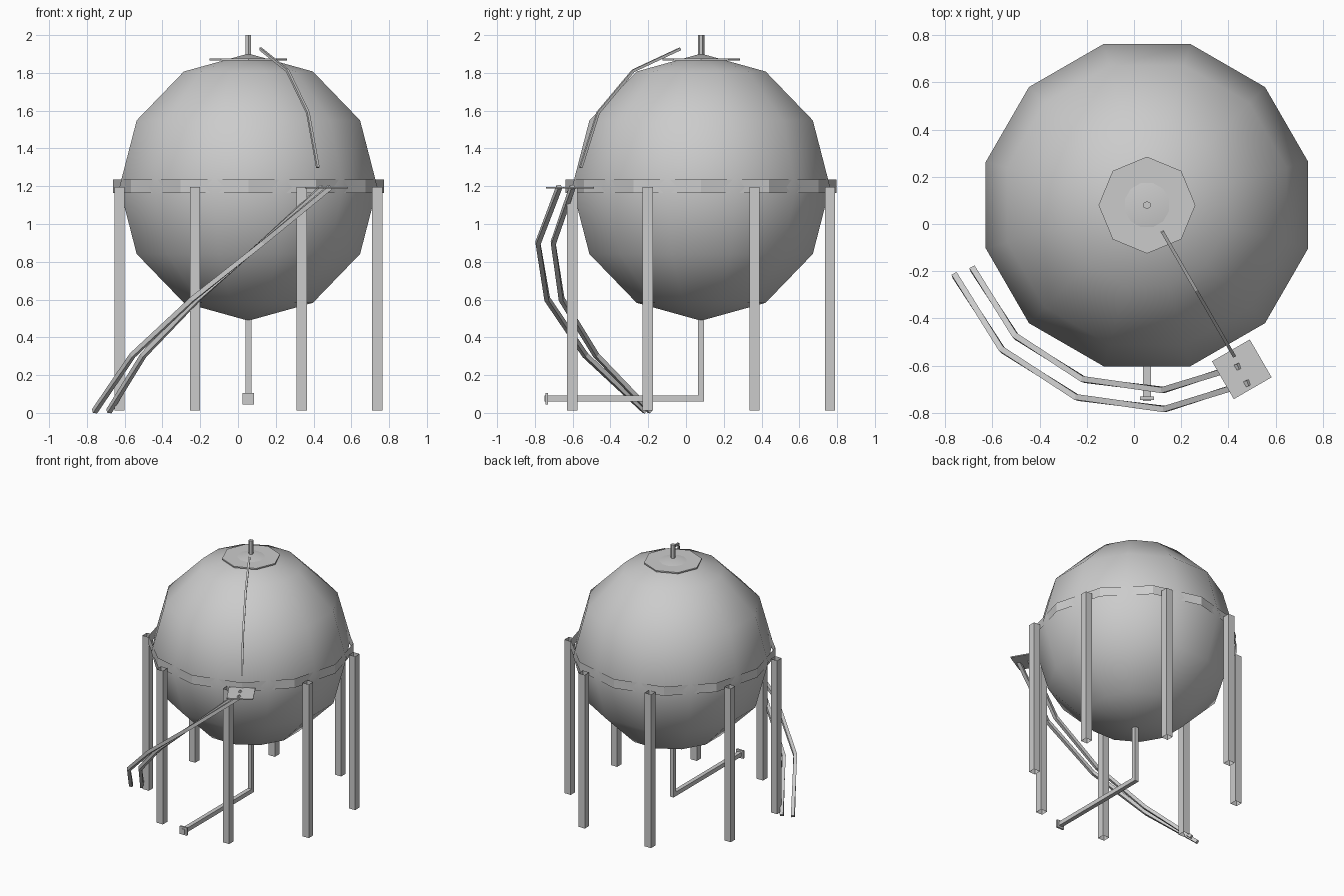
import bpy, bmesh
from math import sin, cos, radians, pi
from mathutils import Vector, Matrix

if "Cube" in bpy.data.objects:
    bpy.data.objects.remove(bpy.data.objects["Cube"])

CX, CY, CZ, R = 0.055, 0.08, 1.195, 0.707   # tank centre and radius


def finish(bm, name, smooth=False):
    for f in bm.faces:
        f.smooth = smooth
    me = bpy.data.meshes.new(name)
    bm.to_mesh(me)
    bm.free()
    ob = bpy.data.objects.new(name, me)
    bpy.context.collection.objects.link(ob)
    return ob


def polar(r, deg, z):
    a = radians(deg)
    return Vector((CX + r * cos(a), CY + r * sin(a), z))


def prism(name, x, y, z0, z1, r, n, turn=0, caps=True):
    bm = bmesh.new()
    m = Matrix.Translation((x, y, (z0 + z1) / 2)) @ Matrix.Rotation(radians(turn), 4, 'Z')
    bmesh.ops.create_cone(bm, cap_ends=caps, segments=n, radius1=r, radius2=r,
                          depth=z1 - z0, matrix=m)
    return finish(bm, name)


def box(name, centre, size, turn=0):
    bm = bmesh.new()
    m = (Matrix.Translation(centre) @ Matrix.Rotation(radians(turn), 4, 'Z')
         @ Matrix.Diagonal((*size, 1)))
    bmesh.ops.create_cube(bm, size=1, matrix=m)
    return finish(bm, name)


def sweep(name, pts, w, side_at):
    """Square bar of width w along pts; side_at(i) is the sideways direction."""
    bm = bmesh.new()
    rings = []
    for i, p in enumerate(pts):
        d_in = (p - pts[i - 1]).normalized() if i else None
        d_out = (pts[i + 1] - p).normalized() if i < len(pts) - 1 else None
        t = ((d_in or d_out) + (d_out or d_in)).normalized()
        s = side_at(i)
        s = (s - t * s.dot(t)).normalized()
        u = t.cross(s)
        k = 1 / t.dot(d_in or d_out)         # mitre stretch
        rings.append([bm.verts.new(p + s * a * w / 2 + u * b * k * w / 2)
                      for a, b in ((-1, -1), (1, -1), (1, 1), (-1, 1))])
    for a, b in zip(rings, rings[1:]):
        for j in range(4):
            bm.faces.new((a[j], a[(j + 1) % 4], b[(j + 1) % 4], b[j]))
    bm.faces.new(rings[0][::-1])
    bm.faces.new(rings[-1])
    bmesh.ops.recalc_face_normals(bm, faces=bm.faces)
    return finish(bm, name)


# Spherical tank
bm = bmesh.new()
bmesh.ops.create_uvsphere(bm, u_segments=12, v_segments=6, radius=R,
                          matrix=Matrix.Translation((CX, CY, CZ)) @ Matrix.Rotation(pi / 12, 4, 'Z'))
finish(bm, "tank_sphere", True)

# Belt around the equator, an open strip whose corners sit over the flats
prism("equator_belt", CX, CY, 1.165, 1.235, 0.717, 12, 30, caps=False)

# Eight open square columns
for i in range(8):
    p = polar(0.738, 22.5 + 45 * i, 0)
    prism(f"support_column_{i + 1}", p.x, p.y, 0.012, 1.195, 0.054 / 2 ** 0.5, 4, 45, caps=False)

# Top walkway disc and vent
prism("top_walkway", CX, CY, 1.866, 1.876, 0.205, 8, 0)
prism("vent_pipe", CX, CY, 1.86, 2.0, 0.017, 6, 0)

# Outlet pipe and flange
sweep("outlet_pipe", [Vector((CX, CY, 0.52)), Vector((CX, CY, 0.075)), Vector((CX, -0.75, 0.075))],
      0.032, lambda i: Vector((1, 0, 0)))
box("outlet_flange", (CX, -0.738, 0.075), (0.06, 0.014, 0.06))

# Stair landing
landing = polar(0.803, -60, 1.191)
box("stair_landing", landing, (0.185, 0.185, 0.008), 30)

# Curved stair stringers
angles = [200, 225, 250, 275, 300]
for name, r in (("inner", 0.786), ("outer", 0.867)):
    sweep(f"stair_stringer_{name}",
          [polar(r, a, 0.008 + 0.297 * i) for i, a in enumerate(angles)], 0.025,
          lambda i: Vector((cos(radians(angles[i])), sin(radians(angles[i])), 0)))

# Rail over the dome to the top walkway
sweep("dome_rail",
      [polar(0.743 * sin(radians(a)), -60, CZ + 0.743 * cos(radians(a))) for a in (10, 34, 58, 82)],
      0.014, lambda i: Vector((cos(radians(30)), sin(radians(30)), 0)))
